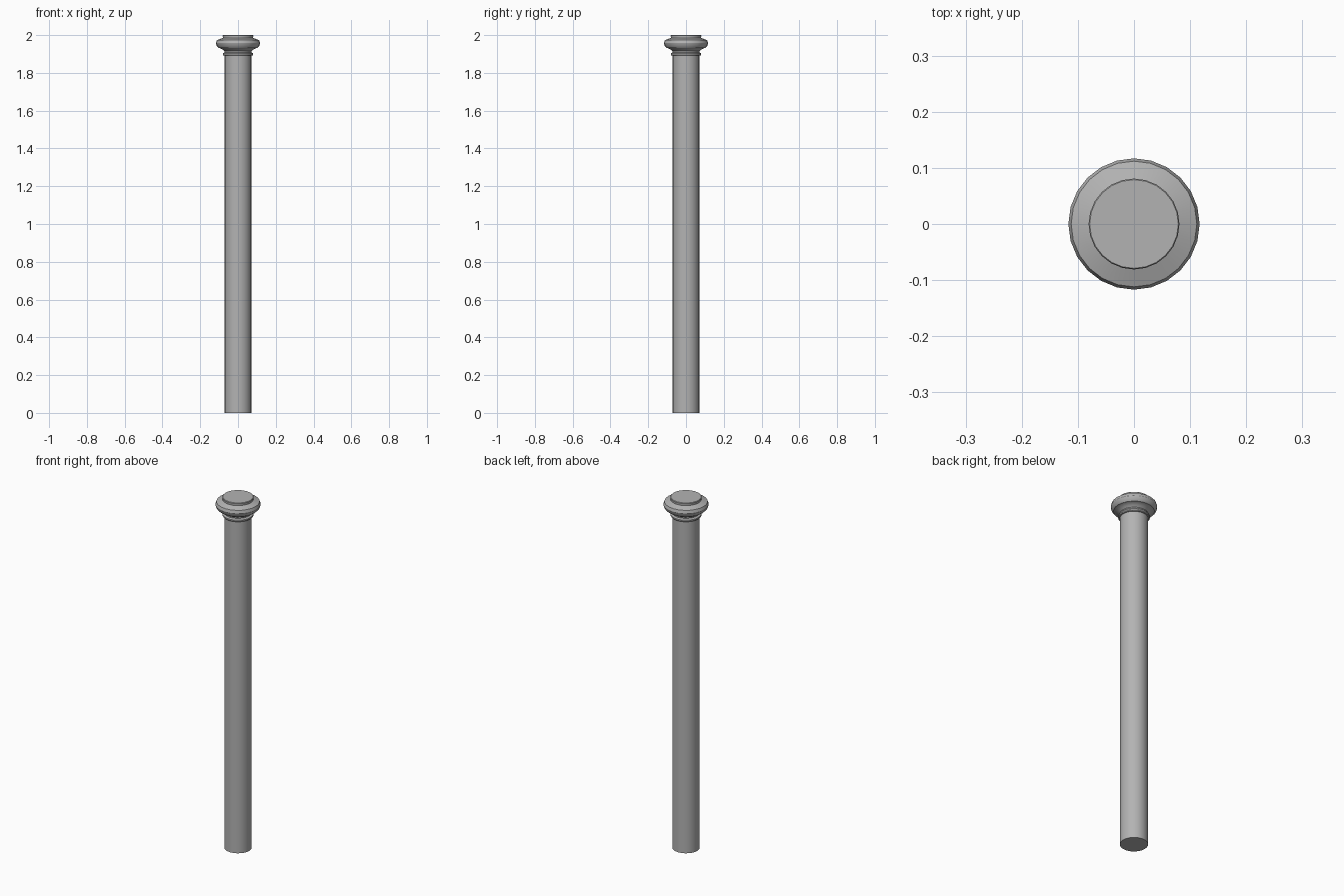
import bpy, bmesh, math

if "Cube" in bpy.data.objects:
    bpy.data.objects.remove(bpy.data.objects["Cube"])

SIDES = 24

# Dark grey finish
grey = bpy.data.materials.new("dark_grey")
grey.diffuse_color = (0.45, 0.45, 0.45, 1.0)
grey.use_nodes = True
grey.node_tree.nodes["Principled BSDF"].inputs["Base Color"].default_value = grey.diffuse_color


def lathe(name, profile):
    """Revolve (radius, height) points around z and cap both ends."""
    bm = bmesh.new()
    rings = []
    for r, z in profile:
        rings.append([bm.verts.new((r * math.cos(2 * math.pi * i / SIDES),
                                    r * math.sin(2 * math.pi * i / SIDES), z))
                      for i in range(SIDES)])
    for a, b in zip(rings, rings[1:]):
        for i in range(SIDES):
            j = (i + 1) % SIDES
            bm.faces.new((a[i], a[j], b[j], b[i]))
    bm.faces.new(rings[0][::-1])
    bm.faces.new(rings[-1])
    mesh = bpy.data.meshes.new(name)
    bm.to_mesh(mesh)
    bm.free()
    mesh.materials.append(grey)
    obj = bpy.data.objects.new(name, mesh)
    bpy.context.collection.objects.link(obj)
    bpy.ops.object.select_all(action='DESELECT')
    obj.select_set(True)
    bpy.context.view_layer.objects.active = obj
    bpy.ops.object.shade_smooth_by_angle(angle=math.radians(30))
    return obj


# One continuous outline: shaft, collar ring, neck, rounded capital, top disc
lathe("column", [
    (0.071, 0.0), (0.071, 1.891),
    (0.077, 1.891), (0.080, 1.895), (0.080, 1.902), (0.077, 1.906),
    (0.071, 1.908), (0.072, 1.915), (0.081, 1.923), (0.096, 1.931),
    (0.103, 1.932), (0.113, 1.943), (0.117, 1.957), (0.112, 1.973),
    (0.080, 1.985),
    (0.081, 1.997), (0.079, 2.0),
])
